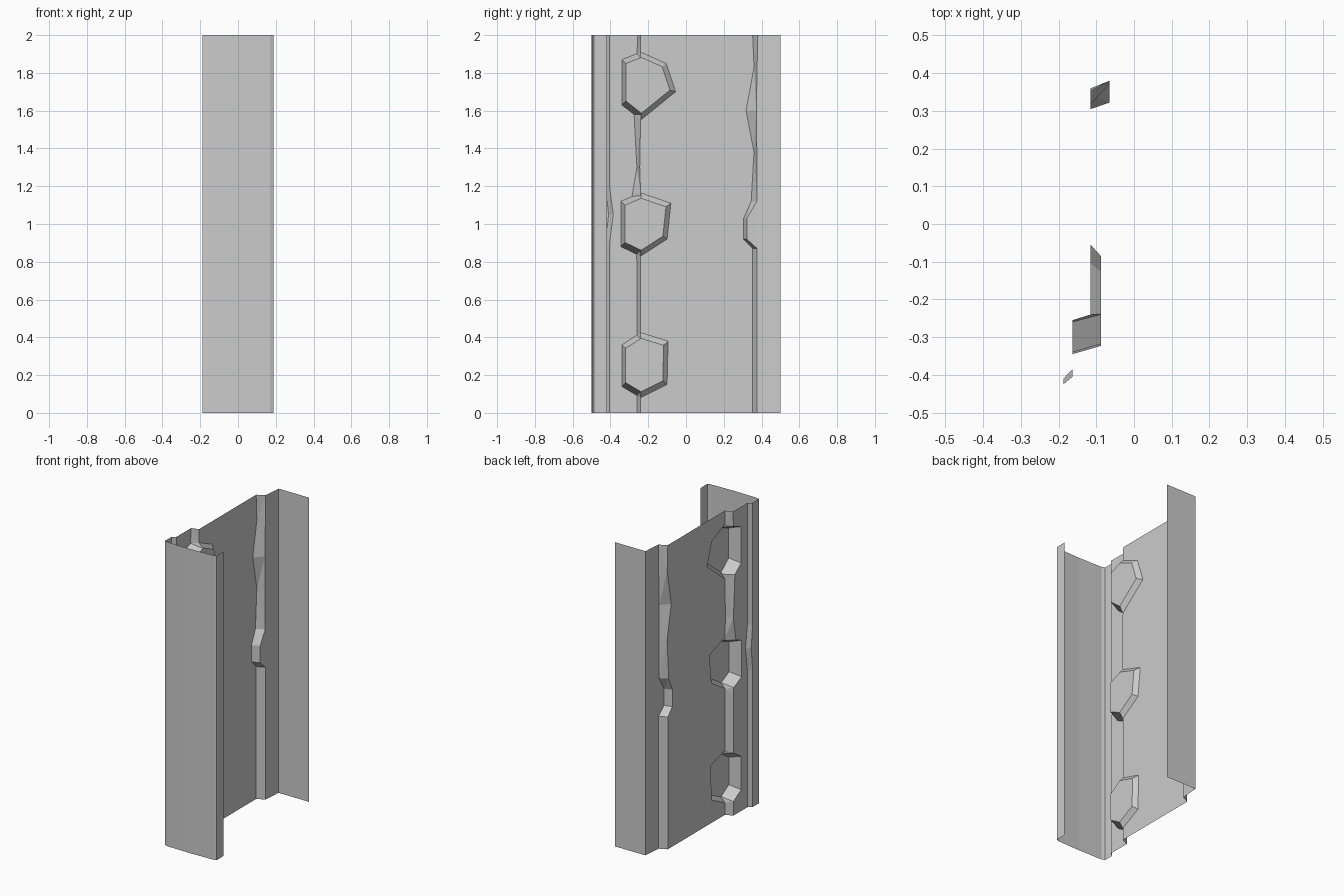
import bpy, bmesh
from mathutils import Vector
from mathutils.geometry import delaunay_2d_cdt

if "Cube" in bpy.data.objects:
    bpy.data.objects.remove(bpy.data.objects["Cube"])

Y0, Y1, H = -0.49, 0.5, 2.0


def add_object(name, verts, faces):
    mesh = bpy.data.meshes.new(name)
    bm = bmesh.new()
    vs = [bm.verts.new(v) for v in verts]
    for f in faces:
        bm.faces.new([vs[i] for i in f])
    bmesh.ops.recalc_face_normals(bm, faces=bm.faces)
    bmesh.ops.dissolve_limit(bm, angle_limit=0.01, verts=bm.verts, edges=bm.edges)
    bm.to_mesh(mesh)
    bm.free()
    obj = bpy.data.objects.new(name, mesh)
    bpy.context.collection.objects.link(obj)
    return obj


def extrude(name, profile):
    n = len(profile)
    verts = [(x, y, z) for z in (0, H) for x, y in profile]
    return add_object(name, verts, [(i, i + 1, n + i + 1, n + i) for i in range(n - 1)])


# Steps running up the wall: depth change, then rows of (z, start y, end y)
steps = [
    (0.024, [(0, -0.425, -0.405), (0.9, -0.425, -0.405), (1.05, -0.41, -0.385),
             (1.2, -0.425, -0.405), (2, -0.425, -0.405)]),
    (0.048, [(0, -0.26, -0.24), (0.8, -0.26, -0.24), (1.15, -0.285, -0.24),
             (1.3, -0.26, -0.245), (1.58, -0.275, -0.24), (2, -0.255, -0.24)]),
    (0.05, [(0, 0.353, 0.377), (0.87, 0.353, 0.377), (0.92, 0.305, 0.322),
            (1.03, 0.305, 0.322), (1.12, 0.345, 0.375), (1.38, 0.36, 0.375),
            (1.6, 0.318, 0.372), (1.83, 0.36, 0.377), (2, 0.353, 0.38)]),
    (0.01, [(0, 0.38, 0.5), (2, 0.38, 0.5)]),
]

# Raised six-sided bosses, outer outlines in (y, z)
bosses = [
    [(-0.34, 0.36), (-0.34, 0.14), (-0.24, 0.08), (-0.10, 0.15), (-0.095, 0.38), (-0.24, 0.425)],
    [(-0.345, 1.12), (-0.345, 0.88), (-0.24, 0.83), (-0.10, 0.92), (-0.08, 1.11), (-0.24, 1.165)],
    [(-0.34, 1.87), (-0.34, 1.63), (-0.24, 1.55), (-0.055, 1.70), (-0.105, 1.85), (-0.24, 1.91)],
]


def inset(poly, s=0.82):
    c = sum((Vector(p) for p in poly), Vector((0, 0))) / len(poly)
    return [c + (Vector(p) - c) * s for p in poly]


def inside(p, poly):
    n = len(poly)
    return all((poly[(i + 1) % n] - poly[i]).cross(p - poly[i]) > -1e-5 for i in range(n))


def wall_depth(p, tops):
    if any(inside(p, t) for t in tops):
        return -0.088
    x = -0.187
    for depth, rows in steps:
        for (z0, a0, b0), (z1, a1, b1) in zip(rows, rows[1:]):
            if p.y <= z1 + 1e-6:
                t = (p.y - z0) / (z1 - z0)
                a, b = a0 + (a1 - a0) * t, b0 + (b1 - b0) * t
                x += depth * min(1, max(0, (p.x - a) / (b - a)))
                break
    return x


# Back wall: planar layout of all creases, then pushed to depth
pts, edges = [], []


def add_line(line, closed=False):
    k, n = len(pts), len(line)
    pts.extend(Vector(p) for p in line)
    edges.extend((k + i, k + (i + 1) % n) for i in range(n if closed else n - 1))


add_line([(Y0, 0), (Y1, 0), (Y1, H), (Y0, H)], True)
for _, rows in steps:
    add_line([(a, z) for z, a, b in rows])
    if rows[0][2] < Y1:
        add_line([(b, z) for z, a, b in rows])
tops = [inset(b) for b in bosses]
for outer, inner in zip(bosses, tops):
    add_line(outer, True)
    add_line(inner, True)
flat, _, tris, *_ = delaunay_2d_cdt(pts, edges, [], 0, 1e-5)
add_object("embossed_wall", [(wall_depth(p, tops), p.x, p.y) for p in flat], tris)

# Front panel with rounded-off corner and returned lip
extrude("front_flange", [(-0.187, -0.49), (-0.165, -0.497), (0, -0.5),
                         (0.17, -0.495), (0.187, -0.488), (0.187, -0.418)])

# Rear flange
extrude("rear_flange", [(-0.055, 0.5), (0.165, 0.5)])
